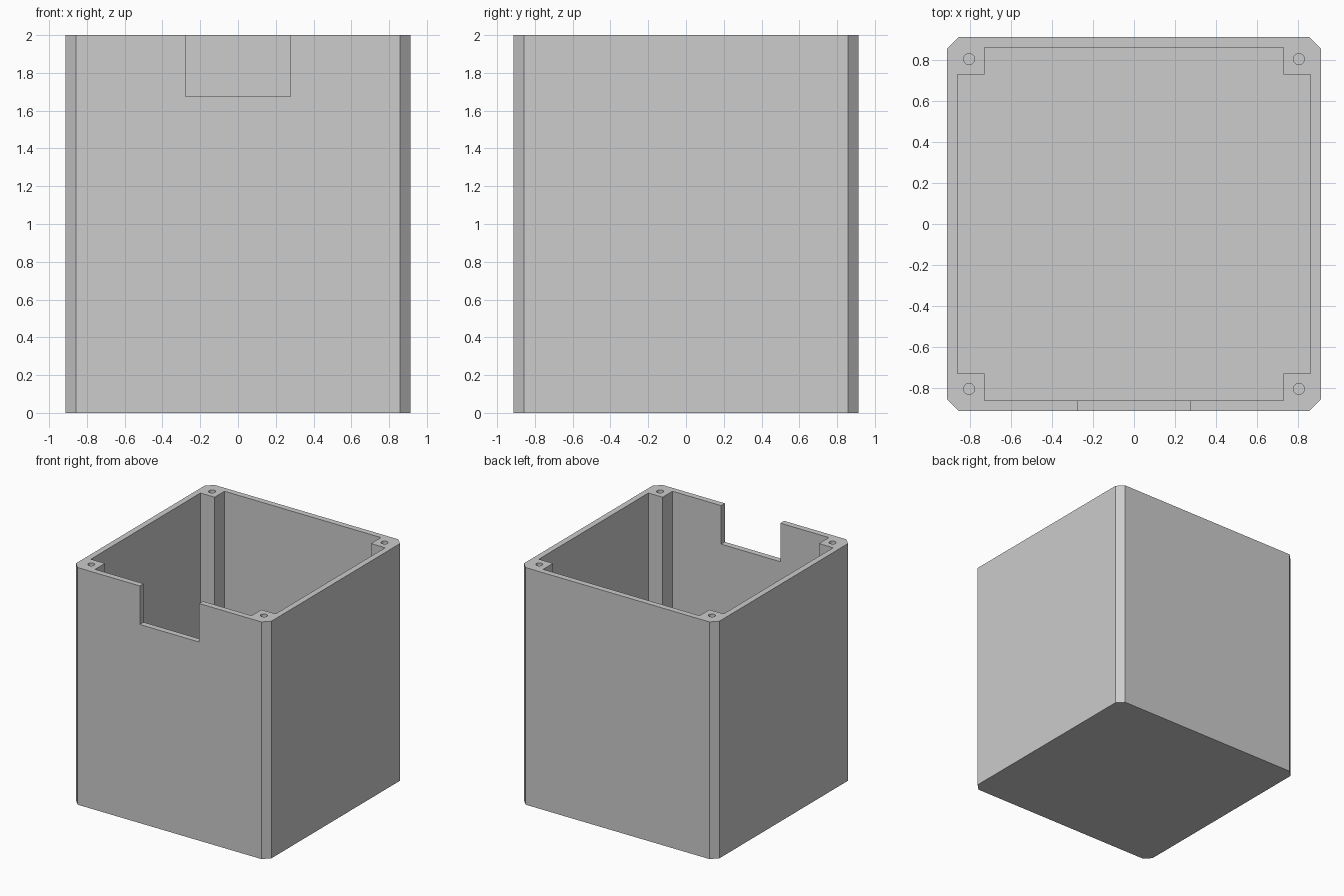
import bpy
import bmesh

default_cube = bpy.data.objects.get("Cube")
if default_cube:
    bpy.data.objects.remove(default_cube, do_unlink=True)

HALF = 0.912       # outer half width
HEIGHT = 2.0
CHAMFER = 0.055    # outer corner cut
INNER = 0.862      # cavity half width
POST = 0.73        # inner side of the corner posts
FLOOR = 0.05
HOLE_AT, HOLE_RADIUS, HOLE_DEPTH = 0.805, 0.027, 0.4
NOTCH_HALF, NOTCH_BOTTOM = 0.277, 1.675


def prism(name, outline, bottom, top):
    """Extrude an outline of (x, y) points from bottom to top."""
    bm = bmesh.new()
    base = bm.faces.new([bm.verts.new((x, y, bottom)) for x, y in outline])
    extruded = bmesh.ops.extrude_face_region(bm, geom=[base])["geom"]
    verts = [v for v in extruded if isinstance(v, bmesh.types.BMVert)]
    bmesh.ops.translate(bm, verts=verts, vec=(0, 0, top - bottom))
    bmesh.ops.recalc_face_normals(bm, faces=bm.faces)
    mesh = bpy.data.meshes.new(name)
    bm.to_mesh(mesh)
    bm.free()
    obj = bpy.data.objects.new(name, mesh)
    bpy.context.collection.objects.link(obj)
    return obj


def four_corners(quarter):
    """Turn the corner points of one quadrant through all four quadrants."""
    points = []
    for _ in range(4):
        points += quarter
        quarter = [(-y, x) for x, y in quarter]
    return points


def cut(target, cutter):
    cutter.hide_render = True
    mod = target.modifiers.new(cutter.name, "BOOLEAN")
    mod.operation = "DIFFERENCE"
    mod.solver = "EXACT"
    mod.object = cutter
    bpy.context.view_layer.objects.active = target
    bpy.ops.object.modifier_apply(modifier=mod.name)
    bpy.data.objects.remove(cutter, do_unlink=True)


# Outer body with chamfered upright corners
flat = HALF - CHAMFER
box = prism("enclosure_box", four_corners([(HALF, flat), (flat, HALF)]), 0, HEIGHT)

# Cavity that leaves a square post in each corner
cavity = four_corners([(INNER, POST), (POST, POST), (POST, INNER)])
cut(box, prism("cavity_cutter", cavity, FLOOR, HEIGHT + 0.1))

# Notch in the rim of the front wall
notch = [(-NOTCH_HALF, -1), (NOTCH_HALF, -1), (NOTCH_HALF, -0.8), (-NOTCH_HALF, -0.8)]
cut(box, prism("notch_cutter", notch, NOTCH_BOTTOM, HEIGHT + 0.1))

# Screw holes in the posts
for sx in (-1, 1):
    for sy in (-1, 1):
        bpy.ops.mesh.primitive_cylinder_add(
            vertices=32, radius=HOLE_RADIUS, depth=2 * HOLE_DEPTH,
            location=(sx * HOLE_AT, sy * HOLE_AT, HEIGHT))
        hole = bpy.context.object
        hole.name = "screw_hole_cutter"
        bpy.context.view_layer.update()
        cut(box, hole)

# Plain grey material
grey = bpy.data.materials.new("light_grey")
grey.use_nodes = True
colour = (0.604, 0.604, 0.604, 1)
grey.diffuse_color = colour
grey.node_tree.nodes["Principled BSDF"].inputs["Base Color"].default_value = colour
box.data.materials.clear()
box.data.materials.append(grey)

# Smooth hole walls, sharp box edges
bpy.ops.object.select_all(action="DESELECT")
box.select_set(True)
bpy.context.view_layer.objects.active = box
bpy.ops.object.shade_smooth_by_angle(angle=0.52)
